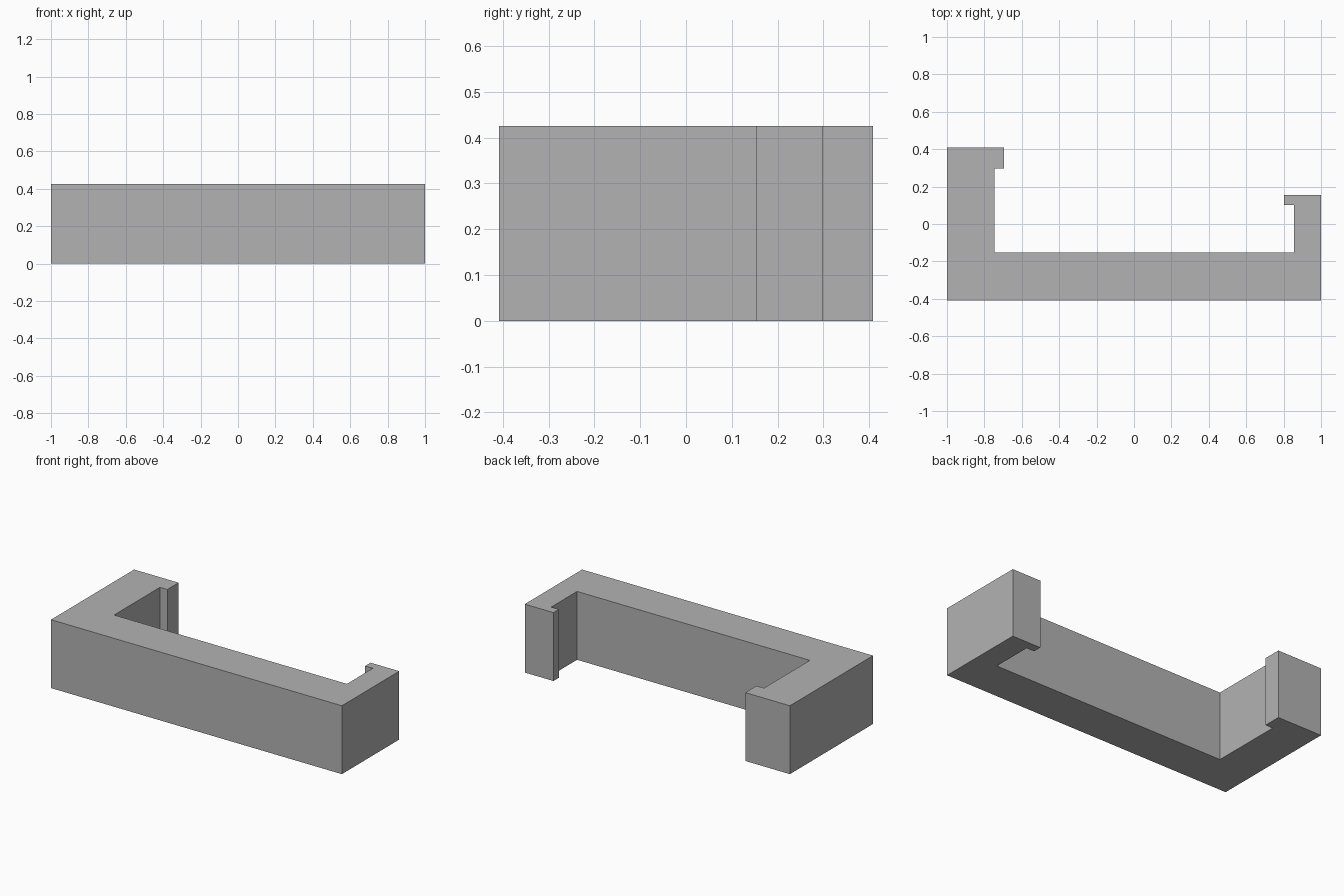
import bpy
import bmesh

cube = bpy.data.objects.get("Cube")
if cube:
    bpy.data.objects.remove(cube, do_unlink=True)

HEIGHT = 0.425
BACK = 0.408        # half depth
INNER = -0.153      # inner face of the front wall

# Plain grey material
grey = bpy.data.materials.new("plain_grey")
grey.use_nodes = True
colour = (0.45, 0.45, 0.45, 1)
grey.diffuse_color = colour
grey.node_tree.nodes["Principled BSDF"].inputs["Base Color"].default_value = colour


def extrude_profile(name, points, height):
    """Raise a closed outline from the ground to the given height."""
    bm = bmesh.new()
    base = bm.faces.new([bm.verts.new((x, y, 0)) for x, y in points])
    top = bmesh.ops.extrude_face_region(bm, geom=[base], use_keep_orig=True)["geom"]
    verts = [v for v in top if isinstance(v, bmesh.types.BMVert)]
    bmesh.ops.translate(bm, verts=verts, vec=(0, 0, height))
    bmesh.ops.recalc_face_normals(bm, faces=bm.faces)
    mesh = bpy.data.meshes.new(name)
    bm.to_mesh(mesh)
    bm.free()
    mesh.materials.append(grey)
    obj = bpy.data.objects.new(name, mesh)
    bpy.context.collection.objects.link(obj)
    return obj


def hooked_arm(outer, inner, lip, lip_start, end):
    """Outline of one arm, from the outer front corner to the inner corner."""
    return [(outer, -BACK), (outer, end), (lip, end), (lip, lip_start),
            (inner, lip_start), (inner, INNER)]


# Front wall with a long hooked arm on one side and a short one on the other
long_arm = hooked_arm(-1, -0.745, -0.694, 0.298, BACK)
short_arm = hooked_arm(1, 0.856, 0.803, 0.102, 0.155)
extrude_profile("hooked_bracket", long_arm + short_arm[::-1], HEIGHT)
